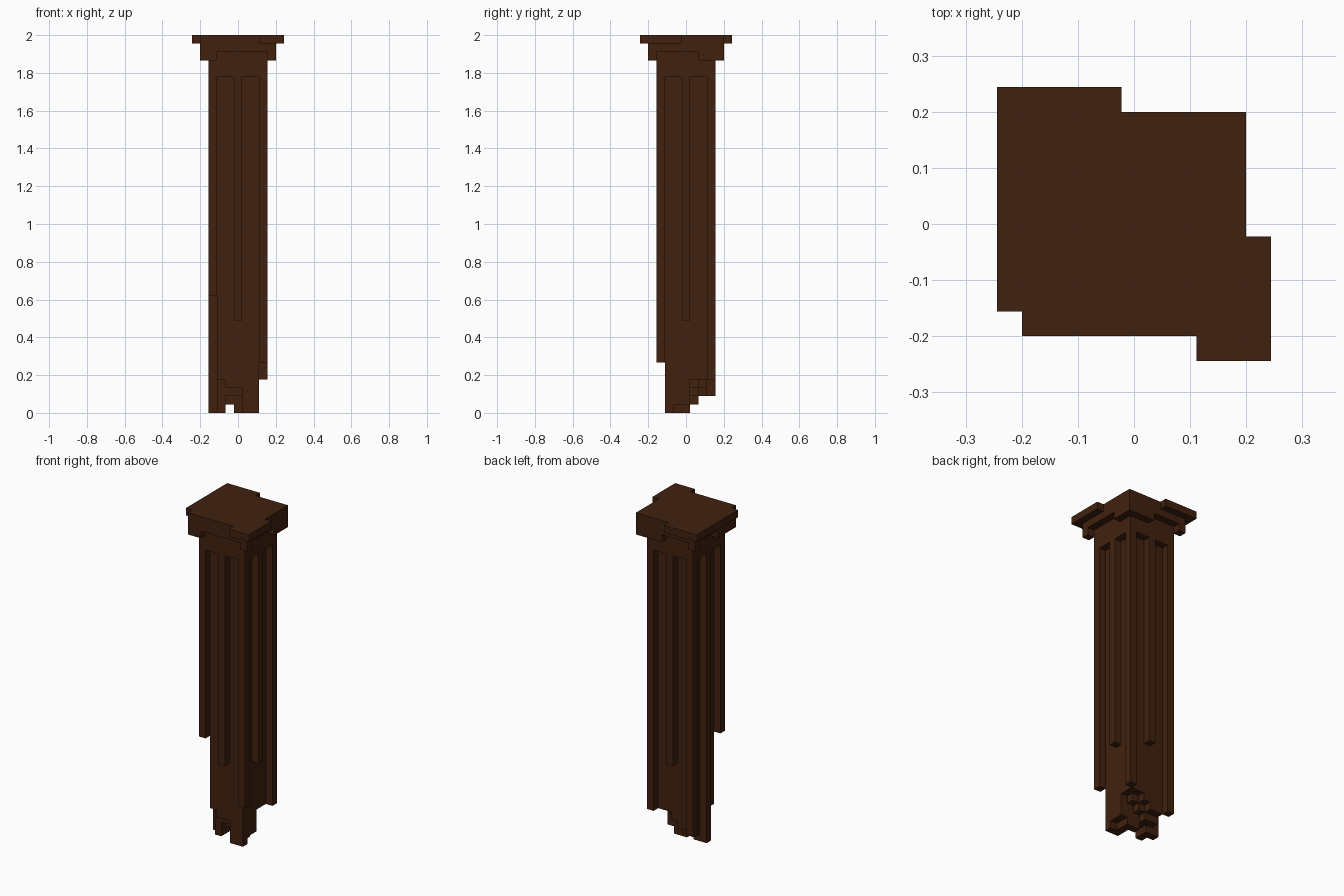
import bpy, bmesh
from mathutils import Vector

cube = bpy.data.objects.get("Cube")
if cube:
    bpy.data.objects.remove(cube, do_unlink=True)

UNIT = 2.0 / 45          # size of one block: 45 high, 11 wide


def blocks(x, y, z):
    """Blocks filling inclusive x and y ranges and z from z[0] up to z[1]."""
    return {(i, j, k) for i in range(x[0], x[1] + 1)
            for j in range(y[0], y[1] + 1) for k in range(z[0], z[1])}


parts = {}

# Chipped top slab: inner square plus surviving pieces of the overhanging rim
parts["top_slab"] = (blocks((1, 9), (1, 9), (44, 45))
                     | blocks((0, 0), (2, 10), (44, 45))
                     | blocks((0, 4), (10, 10), (44, 45))
                     | blocks((10, 10), (0, 4), (44, 45))
                     | blocks((8, 10), (0, 0), (44, 45)))

# Capital under the slab, with a broken lower lip
parts["capital"] = blocks((1, 9), (1, 9), (43, 44))
lip = set()
for xr, yr in [((1, 2), (1, 1)), ((9, 9), (1, 1)), ((9, 9), (7, 9)),
               ((6, 9), (9, 9)), ((1, 1), (1, 4)), ((1, 1), (9, 9))]:
    lip |= blocks(xr, yr, (42, 43))
parts["capital_lip"] = lip

# Plain band above the flutes
parts["shaft_band"] = blocks((2, 8), (2, 8), (40, 43))

# Corner posts and middle ribs, each broken off at its own height
for name, x, y, low in [("front_right_post", 2, 2, 14), ("front_left_post", 8, 2, 6),
                        ("back_right_post", 2, 8, 2), ("back_left_post", 8, 8, 4),
                        ("front_rib", 5, 2, 11), ("back_rib", 5, 8, 11),
                        ("left_rib", 8, 5, 11), ("right_rib", 2, 5, 0)]:
    parts[name] = blocks((x, x), (y, y), (low, 40))

# Core with a jagged foot: bottom heights by row from front to back
foot = ["43300", "02201", "01001", "11234", "22344"]
core = set()
for j, row in enumerate(foot):
    for i, low in enumerate(row):
        core |= blocks((3 + i, 3 + i), (3 + j, 3 + j), (int(low), 40))
parts["shaft_core"] = core

# Single dark wood colour
wood = bpy.data.materials.new("dark brown wood")
wood.use_nodes = True
color = (0.052, 0.0152, 0.0046, 1.0)
wood.diffuse_color = color
bsdf = next(n for n in wood.node_tree.nodes if n.type == "BSDF_PRINCIPLED")
bsdf.inputs["Base Color"].default_value = color
bsdf.inputs["Roughness"].default_value = 0.9

solid = set().union(*parts.values())
CENTRE = Vector((5.5, 5.5, 0))


def build(name, cells):
    """Skin the exposed sides of the blocks and merge coplanar faces."""
    bm = bmesh.new()
    for cell in cells:
        mid = Vector(cell) + Vector((0.5, 0.5, 0.5))
        for axis in range(3):
            for sign in (-1, 1):
                near = list(cell)
                near[axis] += sign
                if tuple(near) in solid:
                    continue
                n, u = Vector((0, 0, 0)), Vector((0, 0, 0))
                n[axis] = sign * 0.5
                u[(axis + 1) % 3] = 0.5
                v = n.cross(u) * 2
                corners = [n - u - v, n + u - v, n + u + v, n - u + v]
                bm.faces.new([bm.verts.new((mid + c - CENTRE) * UNIT) for c in corners])
    bmesh.ops.remove_doubles(bm, verts=bm.verts, dist=UNIT * 0.01)
    bmesh.ops.dissolve_limit(bm, angle_limit=0.01, verts=bm.verts, edges=bm.edges)
    mesh = bpy.data.meshes.new(name)
    bm.to_mesh(mesh)
    bm.free()
    mesh.materials.append(wood)
    bpy.context.collection.objects.link(bpy.data.objects.new(name, mesh))


for part_name, part_cells in parts.items():
    build(part_name, part_cells)
